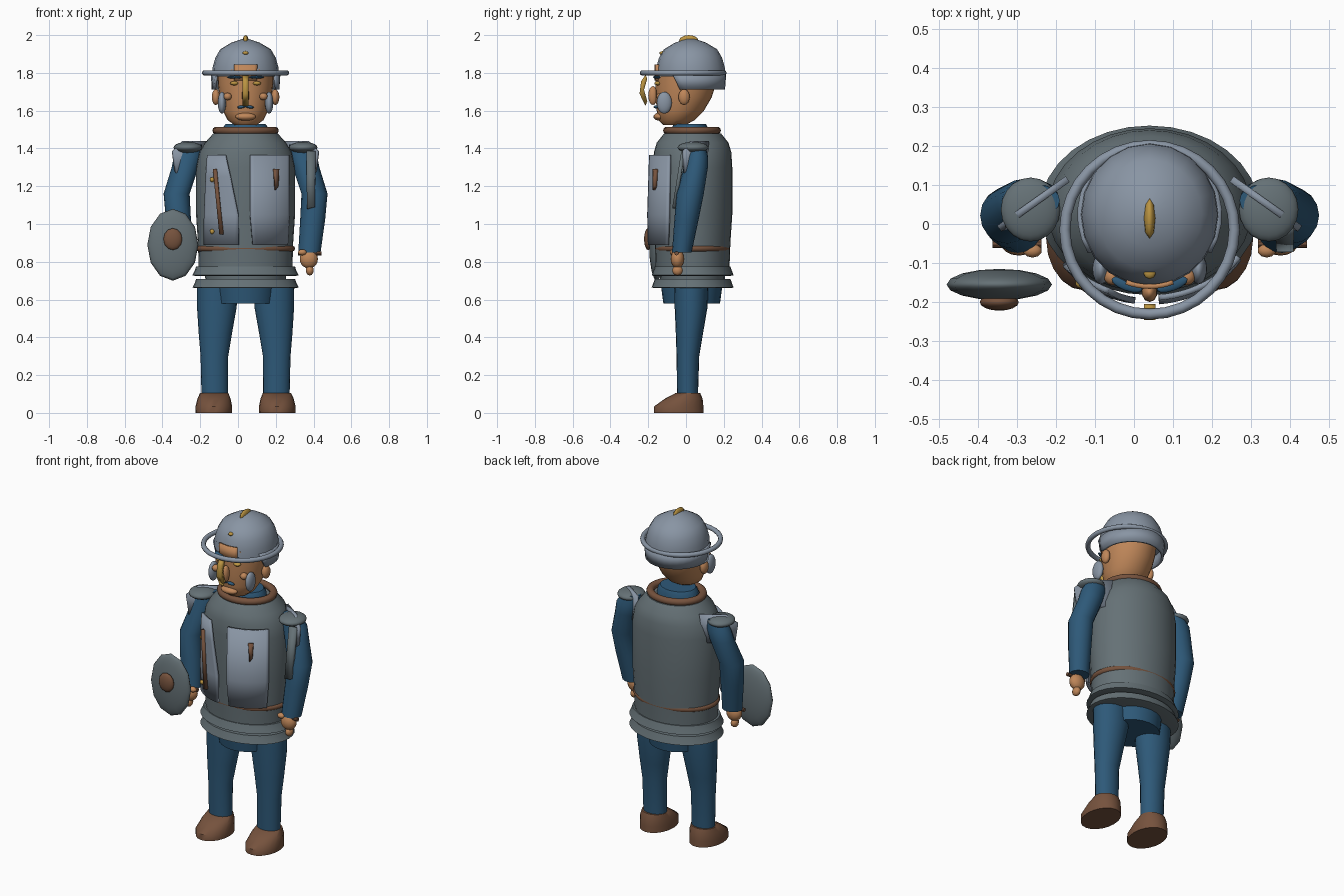
import bpy, bmesh, math
from mathutils import Vector

cube = bpy.data.objects.get("Cube")
if cube:
    bpy.data.objects.remove(cube)

CX = 0.04  # body's middle plane


def material(name, rgb):
    m = bpy.data.materials.new(name)
    m.use_nodes = True
    m.diffuse_color = (*rgb, 1)
    m.node_tree.nodes["Principled BSDF"].inputs["Base Color"].default_value = (*rgb, 1)
    return m


steel = material("light steel", (0.25, 0.30, 0.37))
iron = material("dark iron", (0.13, 0.165, 0.18))
blue = material("blue cloth", (0.027, 0.10, 0.19))
skin = material("skin", (0.52, 0.24, 0.10))
leather = material("brown leather", (0.18, 0.085, 0.047))
gold = material("gold", (0.50, 0.30, 0.055))


def finish(ob, name, mat, angle=35):
    ob.name = name
    ob.data.materials.append(mat)
    bpy.ops.object.select_all(action='DESELECT')
    ob.select_set(True)
    bpy.context.view_layer.objects.active = ob
    bpy.ops.object.shade_smooth_by_angle(angle=math.radians(angle))
    return ob


def from_bmesh(bm, name, mat, angle=35):
    bmesh.ops.recalc_face_normals(bm, faces=bm.faces)
    me = bpy.data.meshes.new(name)
    bm.to_mesh(me)
    bm.free()
    ob = bpy.data.objects.new(name, me)
    bpy.context.collection.objects.link(ob)
    return finish(ob, name, mat, angle)


def loft(name, mat, rings, n=24, mirror=False, angle=35):
    """Capped stack of ellipses (x, y, z, rx, ry)."""
    bm = bmesh.new()
    prev = None
    for x, y, z, rx, ry in rings:
        x = 2 * CX - x if mirror else x
        ring = [bm.verts.new((x + rx * math.cos(t), y + ry * math.sin(t), z))
                for t in (2 * math.pi * i / n for i in range(n))]
        if prev:
            for i in range(n):
                j = (i + 1) % n
                bm.faces.new((prev[i], prev[j], ring[j], ring[i]))
        else:
            bm.faces.new(ring)
        prev = ring
    bm.faces.new(prev)
    return from_bmesh(bm, name, mat, angle)


def ball(name, mat, loc, radii, seg=16, rings=10, rot=(0, 0, 0), angle=50):
    bpy.ops.mesh.primitive_uv_sphere_add(segments=seg, ring_count=rings, radius=1, location=loc, rotation=rot)
    ob = bpy.context.object
    ob.scale = radii
    return finish(ob, name, mat, angle)


def hoop(name, mat, loc, rx, ry, minor, height=1.0):
    bpy.ops.mesh.primitive_torus_add(major_radius=rx, minor_radius=minor, major_segments=32,
                                     minor_segments=10, location=loc)
    ob = bpy.context.object
    ob.scale = (1, ry / rx, height)
    return finish(ob, name, mat, 60)


def thicken(ob, thick, offset):
    mod = ob.modifiers.new("thickness", 'SOLIDIFY')
    mod.thickness = thick
    mod.offset = offset
    return ob


def plate(name, mat, corners, thick):
    bm = bmesh.new()
    bm.faces.new([bm.verts.new(c) for c in corners])
    return thicken(from_bmesh(bm, name, mat), thick, 0)


def arc_panel(name, mat, cy, rows, n=12, thick=0.015):
    """Curved sheet; rows are (z, start, end, rx, ry), with angle 0 at the front."""
    bm = bmesh.new()
    prev = None
    for z, a0, a1, rx, ry in rows:
        row = []
        for i in range(n + 1):
            a = math.radians(a0 + (a1 - a0) * i / n)
            row.append(bm.verts.new((CX + rx * math.sin(a), cy - ry * math.cos(a), z)))
        if prev:
            for i in range(n):
                bm.faces.new((prev[i], prev[i + 1], row[i + 1], row[i]))
        prev = row
    return thicken(from_bmesh(bm, name, mat), thick, 0)


# Torso, collar, belt and skirt
TY = 0.035
loft("breastplate", iron, [(CX, TY, z, rx, ry) for z, rx, ry in [
    (0.76, .248, .195), (0.90, .252, .20), (1.05, .262, .21), (1.30, .262, .21),
    (1.38, .245, .205), (1.43, .215, .19), (1.48, .17, .15)]], 32)
loft("neck_cloth", blue, [(CX, 0.02, 1.45, .13, .10), (CX, 0.02, 1.51, .12, .095), (CX, 0.02, 1.53, .105, .085)])
hoop("collar", leather, (CX, 0.032, 1.495), .153, .133, .023, 0.9)
hoop("belt", leather, (CX, TY, 0.87), .243, .185, .019, 0.9)
for i, z in enumerate((0.725, 0.66)):
    loft(f"skirt_band_{i + 1}", iron, [(CX, TY, z, .265, .20), (CX, TY, z + .004, .281, .217),
                                      (CX, TY, z + .03, .268, .207), (CX, TY, z + .05, .262, .20)], 32)
loft("skirt_lining", iron, [(CX, TY, 0.68, .21, .17), (CX, TY, 0.78, .22, .175)])
loft("hips", blue, [(CX, 0.03, 0.58, .157, .15), (CX, 0.03, 0.69, .17, .165)])

# Chest panels with their trim
arc_panel("left_chest_panel", steel, TY, [
    (0.89, 8, 56, .265, .232), (1.05, 5, 58, .27, .234), (1.365, 5, 58, .268, .224)])
arc_panel("right_chest_panel", steel, TY, [
    (0.89, -55, -8, .265, .232), (1.05, -53, -8, .27, .234),
    (1.25, -50, -17, .27, .23), (1.365, -48, -23, .268, .224)])
plate("right_panel_strap", leather, [(-.13, -.16, 1.29), (-.112, -.166, 1.29),
                                     (-.078, -.19, 0.945), (-.096, -.184, 0.945)], .02)
plate("left_panel_tab", leather, [(.188, -.168, 1.29), (.214, -.155, 1.29),
                                  (.21, -.16, 1.20), (.196, -.168, 1.18)], .02)
for i, z in enumerate((0.96, 1.235)):
    ball(f"panel_stud_{i + 1}", gold, (-.137, -.152, z), (.013, .013, .013), 10, 6)

# Limbs, built on the left and mirrored
for side, mir in (("left", False), ("right", True)):
    sx = -1 if mir else 1

    def mx(x):
        return 2 * CX - x if mir else x

    loft(side + "_leg", blue, [(.203, .008, .08, .07, .055), (.205, .01, .30, .073, .06),
                               (.20, .018, .42, .088, .072), (.192, .027, .56, .105, .087),
                               (.19, .028, .68, .108, .09)], 20, mir)
    loft(side + "_boot", leather, [(.208, -.038, 0, .096, .132), (.208, -.038, .035, .097, .13),
                                   (.207, -.012, .075, .088, .10), (.206, .01, .105, .075, .065)], 20, mir, 50)
    loft(side + "_arm", blue, [(.325, .06, 1.42, .055, .04), (.345, .06, 1.36, .074, .057),
                               (.36, .052, 1.30, .071, .064), (.405, .022, 1.16, .069, .072),
                               (.395, .002, 1.02, .066, .064), (.378, -.022, .85, .059, .052)], 16, mir, 45)
    ball(side + "_hand", skin, (mx(.375), -.045, .815), (.048, .036, .05))
    ball(side + "_thumb", skin, (mx(.34), -.068, .85), (.024, .018, .016), 10, 6)
    ball(side + "_fingers", skin, (mx(.38), -.045, .755), (.022, .028, .028), 10, 6)
    bpy.ops.mesh.primitive_cylinder_add(vertices=10, radius=.011, depth=.125,
                                        location=(mx(.38), -.05, .845), rotation=(0, math.pi / 2, 0))
    finish(bpy.context.object, side + "_wrist_strap", leather)
    ball(side + "_shoulder_pad", iron, (mx(.345), .037, 1.405), (.076, .082, .03), 20, 10)
    plate(side + "_shoulder_plate", steel, [(mx(x), y, z) for x, y, z in [
        (.25, .115, 1.44), (.37, .03, 1.44), (.425, -.012, 1.385), (.41, -.006, 1.27), (.27, .10, 1.27)]], .018)

    # Face parts found on both sides
    ball(side + "_ear", skin, (mx(.197), -.01, 1.672), (.022, .03, .042))
    ball(side + "_cheek_guard", steel, (mx(.165), -.115, 1.642), (.022, .04, .058))
    ball(side + "_cheek", skin, (mx(.135), -.135, 1.675), (.022, .022, .02), 12, 8)
    ball(side + "_eye", gold, (mx(.10), -.15, 1.745), (.022, .018, .011), 12, 8)
    ball(side + "_brow", blue, (mx(.098), -.155, 1.777), (.042, .016, .008), 12, 6, (0, 0, sx * .35))
    ball(side + "_moustache", blue, (mx(.062), -.158, 1.62), (.024, .014, .008), 10, 6, (0, sx * .15, 0))

plate("left_arm_strip", iron, [(.362, -.015, 1.385), (.41, -.015, 1.385),
                               (.408, -.062, 1.09), (.365, -.062, 1.08)], .02)

# Head
loft("head", skin, [(CX, -.06, 1.525, .06, .06), (CX, -.05, 1.55, .095, .095), (CX, -.03, 1.60, .12, .125),
                    (CX, -.012, 1.67, .137, .148), (CX, -.002, 1.74, .147, .16), (CX, 0, 1.82, .148, .16)])
ball("nose", skin, (CX, -.175, 1.68), (.02, .025, .05), 10, 8)
ball("lower_lip", skin, (CX, -.142, 1.568), (.054, .03, .021))

# Helmet
loft("helmet_dome", steel, [(CX, .024, z, r, r + .007) for z, r in [
    (1.78, .177), (1.83, .174), (1.88, .16), (1.925, .134), (1.96, .075), (1.98, .015)]], 20)
arc_panel("neck_guard", steel, .024, [(1.712, 72, 288, .172, .175), (1.80, 58, 302, .178, .182)], 20)
hoop("helmet_brim", steel, (CX, -.015, 1.80), .217, .216, .014)
arc_panel("forehead", skin, .024, [(1.76, -20, 20, .174, .184), (1.845, -20, 20, .176, .184)], 8, .012)
plate("nose_guard", gold, [(CX, -.215, 1.79), (CX, -.238, 1.755), (CX, -.246, 1.69),
                           (CX, -.215, 1.625), (CX, -.205, 1.65), (CX, -.222, 1.71), (CX, -.205, 1.77)], .03)
ball("helmet_crest", gold, (CX, .015, 1.97), (.016, .052, .03), 8, 6)
ball("helmet_stud", gold, (CX, -.125, 1.905), (.016, .016, .01), 8, 6)

# Shield
turn = (math.pi / 2, 0, 0)
ball("shield", iron, (-.345, -.155, .89), (.135, .19, .04), 12, 8, turn, 30)
ball("shield_boss", leather, (-.345, -.2, .92), (.05, .058, .022), 12, 8, turn)
